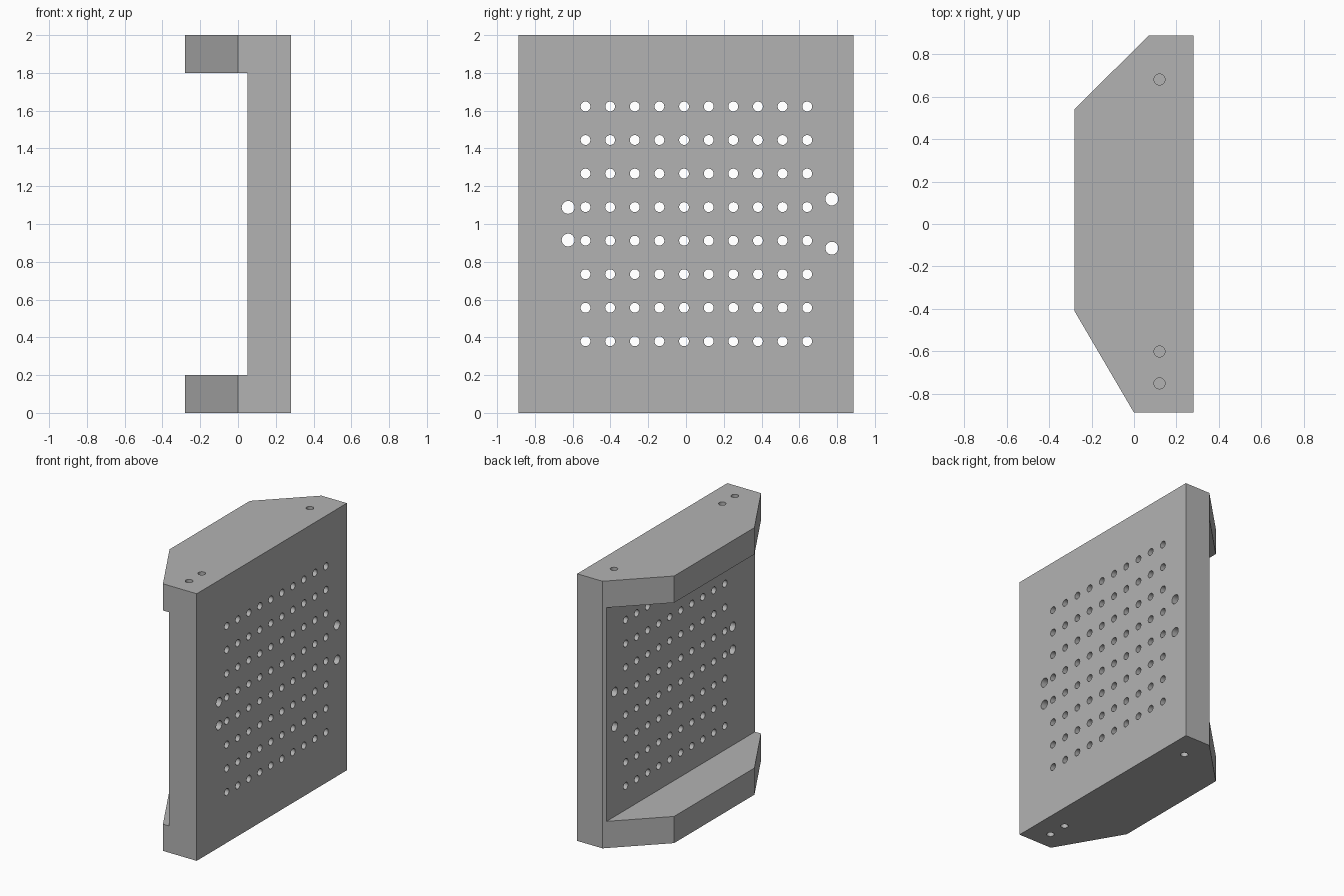
import bpy, bmesh, math
from mathutils import Matrix, Vector

cube = bpy.data.objects.get("Cube")
if cube:
    bpy.data.objects.remove(cube, do_unlink=True)

grey = bpy.data.materials.new("plain_grey")
grey.use_nodes = True
grey.diffuse_color = (0.45, 0.45, 0.45, 1)
grey.node_tree.nodes["Principled BSDF"].inputs["Base Color"].default_value = (0.45, 0.45, 0.45, 1)

HEIGHT, HALF, FACE, INNER, FLANGE = 2.0, 0.888, 0.28, 0.05, 0.2


def make_object(name, bm):
    bmesh.ops.recalc_face_normals(bm, faces=bm.faces)
    mesh = bpy.data.meshes.new(name)
    bm.to_mesh(mesh)
    bm.free()
    mesh.materials.append(grey)
    obj = bpy.data.objects.new(name, mesh)
    bpy.context.collection.objects.link(obj)
    return obj


def add_drill(bm, centre, radius, depth, axis):
    turn = Vector((0, 0, 1)).rotation_difference(Vector(axis)).to_matrix().to_4x4()
    bmesh.ops.create_cone(bm, cap_ends=True, segments=32, radius1=radius, radius2=radius,
                          depth=depth, matrix=Matrix.Translation(centre) @ turn)


def cut(target, cutter):
    cutter.hide_render = True
    mod = target.modifiers.new("cut", 'BOOLEAN')
    mod.operation, mod.solver, mod.object = 'DIFFERENCE', 'EXACT', cutter
    bpy.context.view_layer.objects.active = target
    bpy.ops.object.modifier_apply(modifier=mod.name)
    bpy.data.objects.remove(cutter, do_unlink=True)


# Bracket body: chamfered outline extruded to full height
outline = [(FACE, -HALF), (0, -HALF), (-FACE, -0.41), (-FACE, 0.54), (0.07, HALF), (FACE, HALF)]
bm = bmesh.new()
base = bm.faces.new([bm.verts.new((x, y, 0)) for x, y in outline])
grown = bmesh.ops.extrude_face_region(bm, geom=[base])
bmesh.ops.translate(bm, vec=(0, 0, HEIGHT),
                    verts=[v for v in grown["geom"] if isinstance(v, bmesh.types.BMVert)])
bracket = make_object("channel_bracket", bm)

# Pocket between the two flanges
bm = bmesh.new()
pocket_size = Matrix.Diagonal((1, 3, HEIGHT - 2 * FLANGE, 1))
bmesh.ops.create_cube(bm, size=1, matrix=Matrix.Translation((INNER - 0.5, 0, HEIGHT / 2)) @ pocket_size)
cut(bracket, make_object("pocket_cutter", bm))

# Grid of through holes and four larger mounting holes
bm = bmesh.new()
plate_x = (FACE + INNER) / 2
for col in range(10):
    for row in range(8):
        add_drill(bm, (plate_x, -0.532 + col * 0.1304, 0.379 + row * 0.1776), 0.026, 0.5, (1, 0, 0))
for y, z in [(-0.624, 0.915), (-0.624, 1.088), (0.772, 0.872), (0.772, 1.132)]:
    add_drill(bm, (plate_x, y, z), 0.034, 0.5, (1, 0, 0))

# Blind screw holes in both ends
for y in (-0.75, -0.6, 0.68):
    for z in (0, HEIGHT):
        add_drill(bm, (0.12, y, z), 0.026, 0.4, (0, 0, 1))
cut(bracket, make_object("hole_cutter", bm))

# Smooth hole walls with sharp rims
bpy.ops.object.select_all(action='DESELECT')
bracket.select_set(True)
bpy.context.view_layer.objects.active = bracket
bpy.ops.object.shade_smooth_by_angle(angle=math.radians(25))
